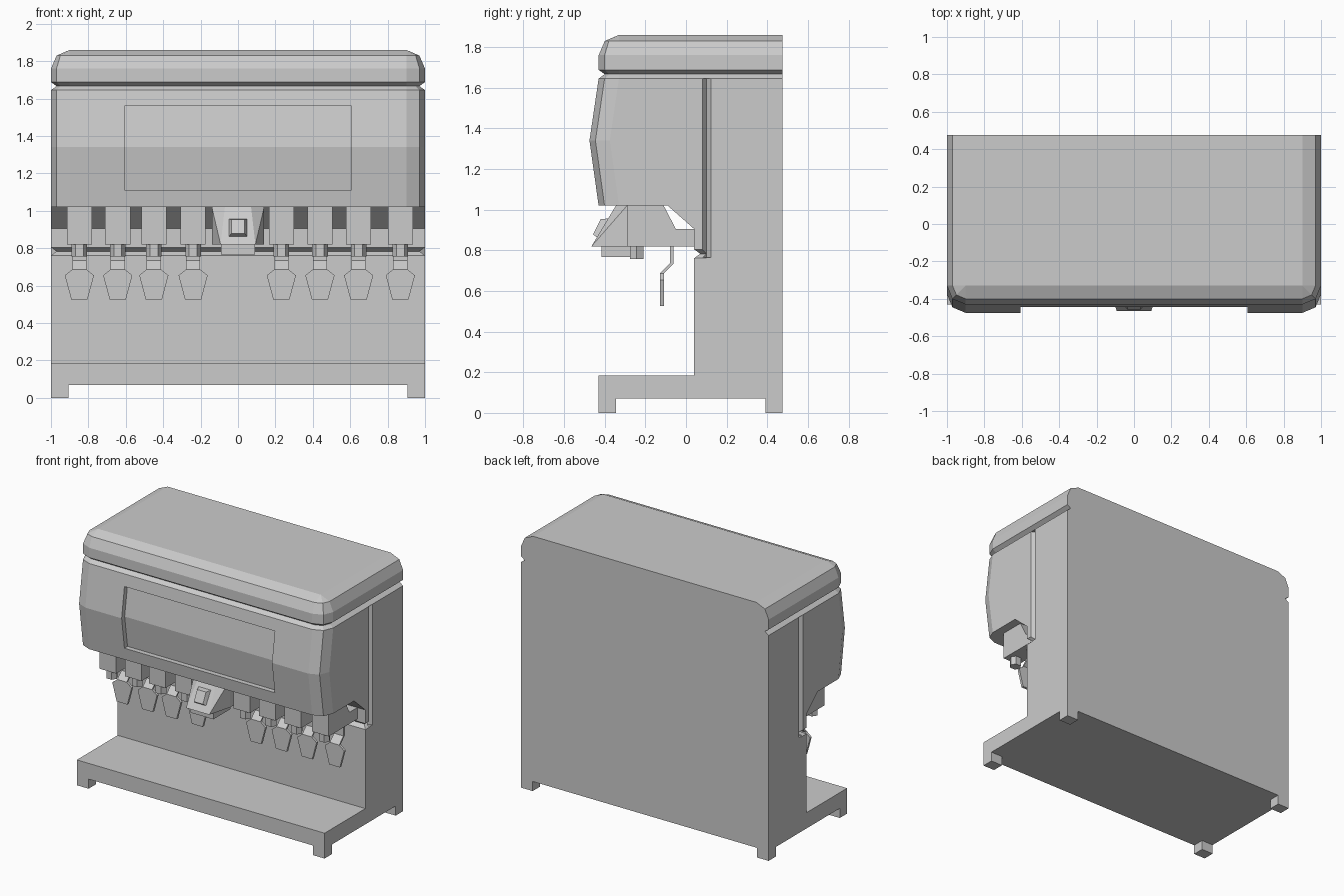
import bpy, bmesh, math

if "Cube" in bpy.data.objects:
    bpy.data.objects.remove(bpy.data.objects["Cube"])


def finish(name, bm):
    bmesh.ops.recalc_face_normals(bm, faces=bm.faces)
    mesh = bpy.data.meshes.new(name)
    bm.to_mesh(mesh)
    bm.free()
    ob = bpy.data.objects.new(name, mesh)
    bpy.context.collection.objects.link(ob)
    return ob


def loft(name, rings):
    """Skin a list of equal-length point rings and cap both ends."""
    bm = bmesh.new()
    vs = [[bm.verts.new(p) for p in r] for r in rings]
    n = len(vs[0])
    for a, b in zip(vs, vs[1:]):
        for i in range(n):
            j = (i + 1) % n
            bm.faces.new((a[i], a[j], b[j], b[i]))
    bm.faces.new(vs[0])
    bm.faces.new(vs[-1])
    bmesh.ops.remove_doubles(bm, verts=bm.verts, dist=1e-5)
    return finish(name, bm)


def prism(name, pts, axis, a, b):
    """Extrude a 2D outline along axis 0/1/2 from a to b."""
    def place(p, t):
        q = list(p)
        q.insert(axis, t)
        return q
    return loft(name, [[place(p, t) for p in pts] for t in (a, b)])


def box(name, x0, x1, y0, y1, z0, z1):
    return prism(name, [(x0, y0), (x1, y0), (x1, y1), (x0, y1)], 2, z0, z1)


def hull(name, half_pts):
    """Convex solid mirrored over x = 0."""
    bm = bmesh.new()
    for x, y, z in half_pts:
        bm.verts.new((x, y, z))
        bm.verts.new((-x, y, z))
    bmesh.ops.convex_hull(bm, input=bm.verts)
    bmesh.ops.dissolve_limit(bm, angle_limit=0.01, verts=bm.verts, edges=bm.edges)
    return finish(name, bm)


def boolean(ob, tool, op):
    m = ob.modifiers.new("bool", 'BOOLEAN')
    m.object, m.operation, m.solver = tool, op, 'EXACT'
    bpy.context.view_layer.objects.active = ob
    bpy.ops.object.modifier_apply(modifier=m.name)
    bpy.data.objects.remove(tool)


def plan(z, r, rear, bulge=0):
    """Plan outline with two-facet front corners of radius r."""
    cy, k = -0.33 - bulge, r * math.sqrt(0.5)
    right = [(0.9 + r, rear), (0.9 + r, cy), (0.9 + k, cy - k), (0.9, cy - r)]
    pts = right + [(-x, y) for x, y in reversed(right)]
    return [(x, y, z) for x, y in pts]


def diamond(u, v, ru, rv):
    return [(u - ru, v), (u, v - rv), (u + ru, v), (u, v + rv)]


# Cabinet: tray, back column and the sloped underside behind the valves
cabinet = prism("cabinet", [(-.43, .07), (.475, .07), (.475, 1.645), (-.09, 1.645),
                            (-.09, 1.02), (.04, .905), (.04, .185), (-.43, .185)], 0, -1, 1)

# Bulging front head merged into the cabinet
head = loft("head", [plan(1.02, .1, -.09), plan(1.34, .1, -.09, .045), plan(1.645, .1, -.09)])
boolean(cabinet, head, 'UNION')

# Recessed display window following the bulge
window = prism("window_cutter", [(-.6, 1.11), (-.6, 1.56), (-.407, 1.56),
                                 (-.44, 1.34), (-.407, 1.11)], 0, -.607, .607)
boolean(cabinet, window, 'DIFFERENCE')

# V-shaped panel grooves
boolean(cabinet, prism("groove_cutter", diamond(.04, .783, .03, .022), 0, -1.1, 1.1), 'DIFFERENCE')
for s in (-1, 1):
    boolean(cabinet, prism("groove_cutter", diamond(s, .783, .03, .022), 1, -.02, .102), 'DIFFERENCE')
    boolean(cabinet, prism("groove_cutter", diamond(s, .102, .03, .022), 2, .765, 1.7), 'DIFFERENCE')

# Lid with a pinched neck and faceted rim
loft("lid", [plan(z, r, .475) for z, r in
             ((1.645, .1), (1.667, .07), (1.688, .1), (1.76, .1), (1.83, .07), (1.86, 0))])

# Feet
for x in (-1, .905):
    for y in (-.43, .39):
        box("foot", x, x + .095, y, y + .085, 0, .07)

# Valves, hexagonal nozzles and push levers
VALVE = [(-.29, 1.02), (-.11, 1.02), (-.05, .905), (.04, .905), (.04, .82), (-.29, .82)]
LEVER = [(-.07, .82, .038), (-.07, .735, .038), (-.118, .687, .038),
         (-.118, .655, .078), (-.118, .525, .043)]
for cx in (-.848, -.643, -.45, -.24, .232, .438, .645, .868):
    prism("valve", VALVE, 0, cx - .067, cx + .067)
    hexagon = [(cx + .042 * math.cos(i * math.pi / 3), -.243 + .038 * math.sin(i * math.pi / 3))
               for i in range(6)]
    prism("nozzle", hexagon, 2, .757, .82)
    loft("lever", [[(cx - w, y - .009, z), (cx + w, y - .009, z),
                    (cx + w, y + .009, z), (cx - w, y + .009, z)] for y, z, w in LEVER])

# Centre dispenser with tapered nose, outlet and button
prism("centre_valve", VALVE, 0, -.14, .14)
hull("centre_nose", [(.07, -.345, 1.02), (.14, -.29, 1.02), (.14, -.29, .82), (.093, -.465, .82)])
box("centre_outlet", -.092, .092, -.415, -.22, .767, .82)
hull("centre_button", [(.05, -.38, .957), (.05, -.436, .862),
                       (.036, -.42, .953), (.036, -.457, .878)])
